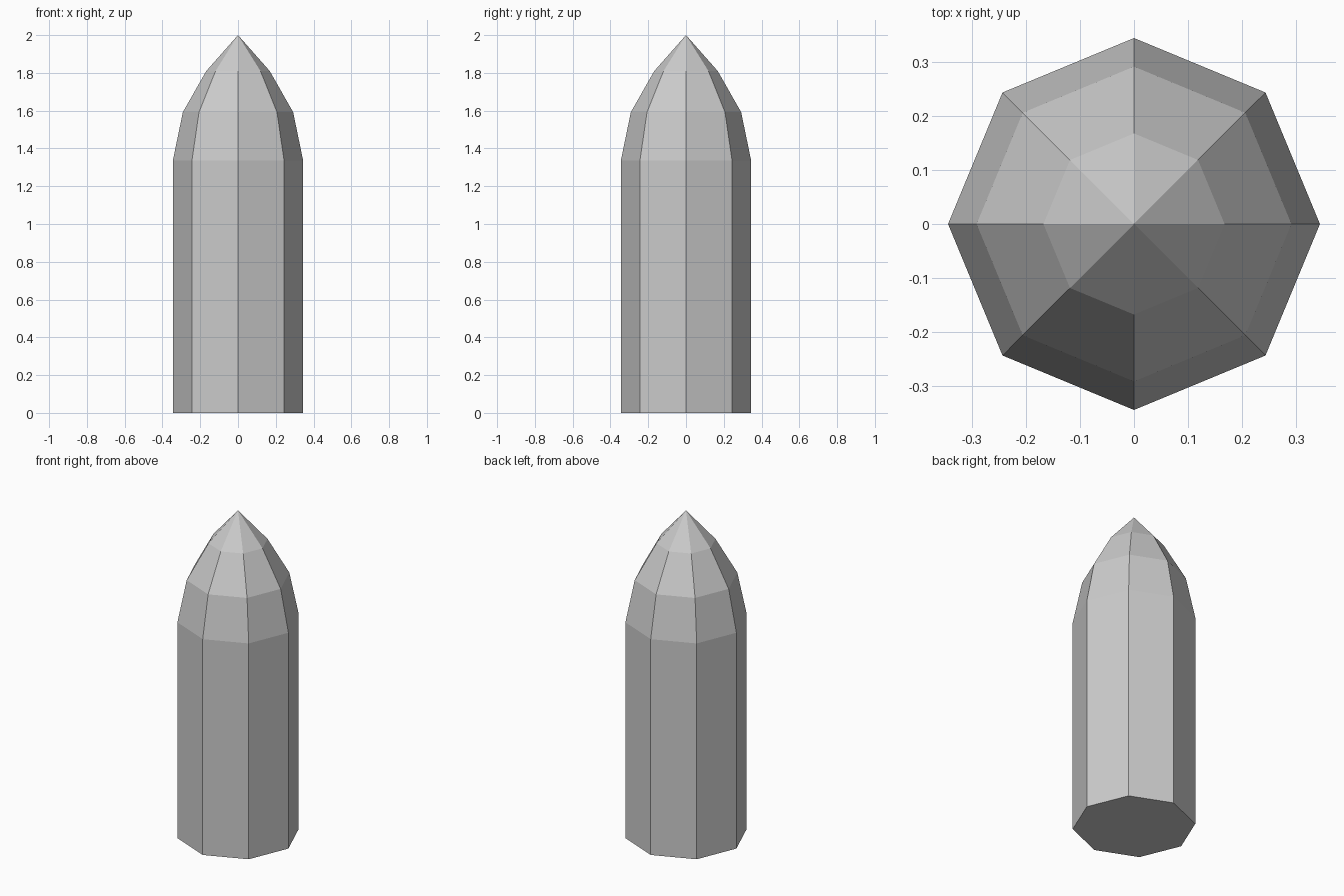
import bpy, bmesh
from math import cos, sin, tau

if "Cube" in bpy.data.objects:
    bpy.data.objects.remove(bpy.data.objects["Cube"])

SIDES = 8
# (radius, height) of each ring, bottom to top
PROFILE = [(0.345, 0.0), (0.345, 1.335), (0.292, 1.592), (0.168, 1.81)]
TIP_HEIGHT = 2.0

bm = bmesh.new()
rings = [[bm.verts.new((r * cos(tau * i / SIDES), r * sin(tau * i / SIDES), z))
          for i in range(SIDES)] for r, z in PROFILE]
tip = bm.verts.new((0, 0, TIP_HEIGHT))

# flat base
bm.faces.new(rings[0][::-1])
for i in range(SIDES):
    j = (i + 1) % SIDES
    # straight casing and curved nose
    for low, high in zip(rings, rings[1:]):
        bm.faces.new((low[i], low[j], high[j], high[i]))
    # pointed tip
    bm.faces.new((rings[-1][i], rings[-1][j], tip))

mesh = bpy.data.meshes.new("pointed_bullet")
bm.to_mesh(mesh)
bm.free()
bpy.context.collection.objects.link(bpy.data.objects.new("pointed_bullet", mesh))
